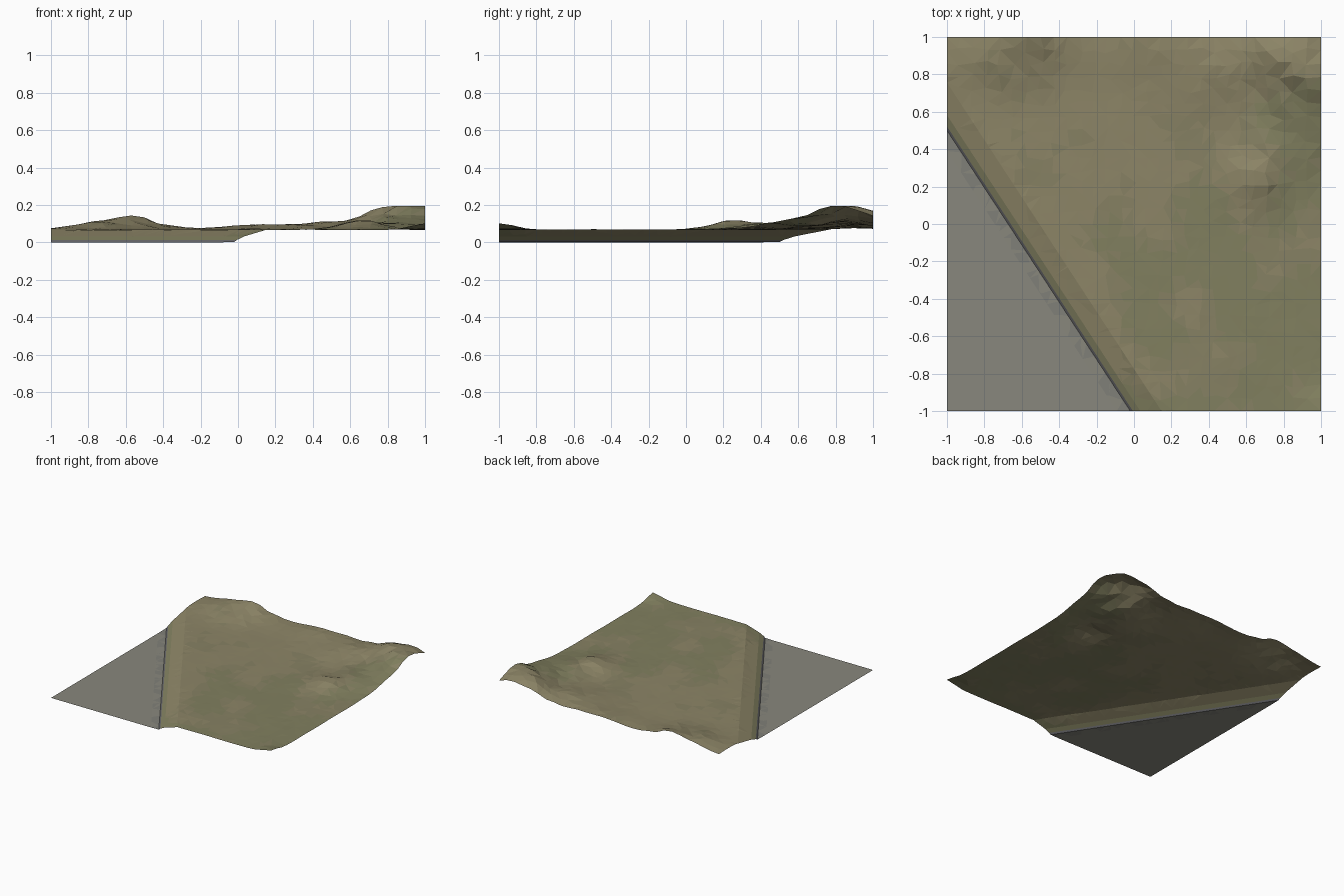
import bpy, bmesh, random
from math import exp
from mathutils import Vector, noise

if "Cube" in bpy.data.objects:
    bpy.data.objects.remove(bpy.data.objects["Cube"])

random.seed(4)
CELLS = 28
ORIGIN = Vector((-0.02, -1, 0))          # a point on the road edge
NORMAL = Vector((1.5, 0.98, 0)).normalized()

# hills: x, y, radius, height above the plateau
HILLS = [(0.82, 0.95, 0.15, 0.10), (1.0, 0.78, 0.15, 0.085),
         (0.64, 0.24, 0.11, 0.04), (0.86, 0.50, 0.16, 0.035),
         (0.45, 0.85, 0.16, 0.03), (0.10, 0.95, 0.15, 0.026),
         (-0.60, 1.0, 0.15, 0.07), (-0.86, 0.88, 0.10, 0.015),
         (1.0, -1.0, 0.07, 0.045)]
# bank profile: distance past the road edge, height
BANK = [(-0.06, 0.0), (0.0, 0.002), (0.012, 0.013), (0.045, 0.032), (0.14, 0.066)]


def dist(p):
    return (p - ORIGIN).dot(NORMAL)


def height(p):
    s = dist(Vector((p.x, p.y, 0)))
    if s <= BANK[0][0]:
        return 0.0
    for (a, za), (b, zb) in zip(BANK, BANK[1:]):
        if s <= b:
            return za + (zb - za) * (s - a) / (b - a)
    hill = sum(h * exp(-((p.x - x) ** 2 + (p.y - y) ** 2) / (2 * r * r)) for x, y, r, h in HILLS)
    # ridged roughness, strongest on the hills and running along the bank direction
    q = Vector((s * 9, (p.x * 0.98 - p.y * 1.5) * 2.2, 3.1))
    rough = noise.noise(q) * (0.003 + min(hill, 0.05) * 0.42)
    return max(0.066, min(0.195, 0.068 + hill + rough))


def material(name, col):
    m = bpy.data.materials.new(name)
    m.diffuse_color = (*col, 1)
    m.use_nodes = True
    m.node_tree.nodes["Principled BSDF"].inputs["Base Color"].default_value = m.diffuse_color
    return m


# jittered sheet, cut along the bank lines
bm = bmesh.new()
bmesh.ops.create_grid(bm, x_segments=CELLS, y_segments=CELLS, size=1)
for v in bm.verts:
    if abs(v.co.x) < 0.99 and abs(v.co.y) < 0.99:
        v.co += Vector((random.uniform(-1, 1), random.uniform(-1, 1), 0)) * 0.018
for d, _ in BANK:
    bmesh.ops.bisect_plane(bm, geom=bm.verts[:] + bm.edges[:] + bm.faces[:], dist=0.0001,
                           plane_co=ORIGIN + NORMAL * d, plane_no=NORMAL)
bmesh.ops.triangulate(bm, faces=bm.faces[:])
for v in bm.verts:
    v.co.z = height(v.co)

# ground colours
mats = [material("road_grey", (0.25, 0.245, 0.205)),
        material("road_edge_worn", (0.215, 0.215, 0.19)),
        material("kerb_slate", (0.14, 0.14, 0.15)),
        material("grass_green", (0.22, 0.215, 0.115)),
        material("grass_mixed", (0.24, 0.22, 0.125)),
        material("dry_earth", (0.265, 0.235, 0.135))]
for f in bm.faces:
    c = f.calc_center_median()
    s = dist(Vector((c.x, c.y, 0)))
    if s < -0.06:
        f.material_index = 0
    elif s < 0:
        f.material_index = random.choice((0, 1))
    elif s < 0.012:
        f.material_index = 2
    elif s < 0.045:
        f.material_index = 3
    else:
        tint = noise.noise(c * 3.5) + 0.35 * (c.y - c.x + 0.5) + random.uniform(-0.15, 0.15)
        f.material_index = 3 if tint < -0.1 else 4 if tint < 0.2 else 5

# split into road and hillside objects
bm.normal_update()
for name, keep_road in (("road", True), ("hillside", False)):
    part = bm.copy()
    drop = [f for f in part.faces if (f.material_index < 2) != keep_road]
    bmesh.ops.delete(part, geom=drop, context='FACES')
    me = bpy.data.meshes.new(name)
    part.to_mesh(me)
    part.free()
    for m in mats:
        me.materials.append(m)
    bpy.context.collection.objects.link(bpy.data.objects.new(name, me))
bm.free()
